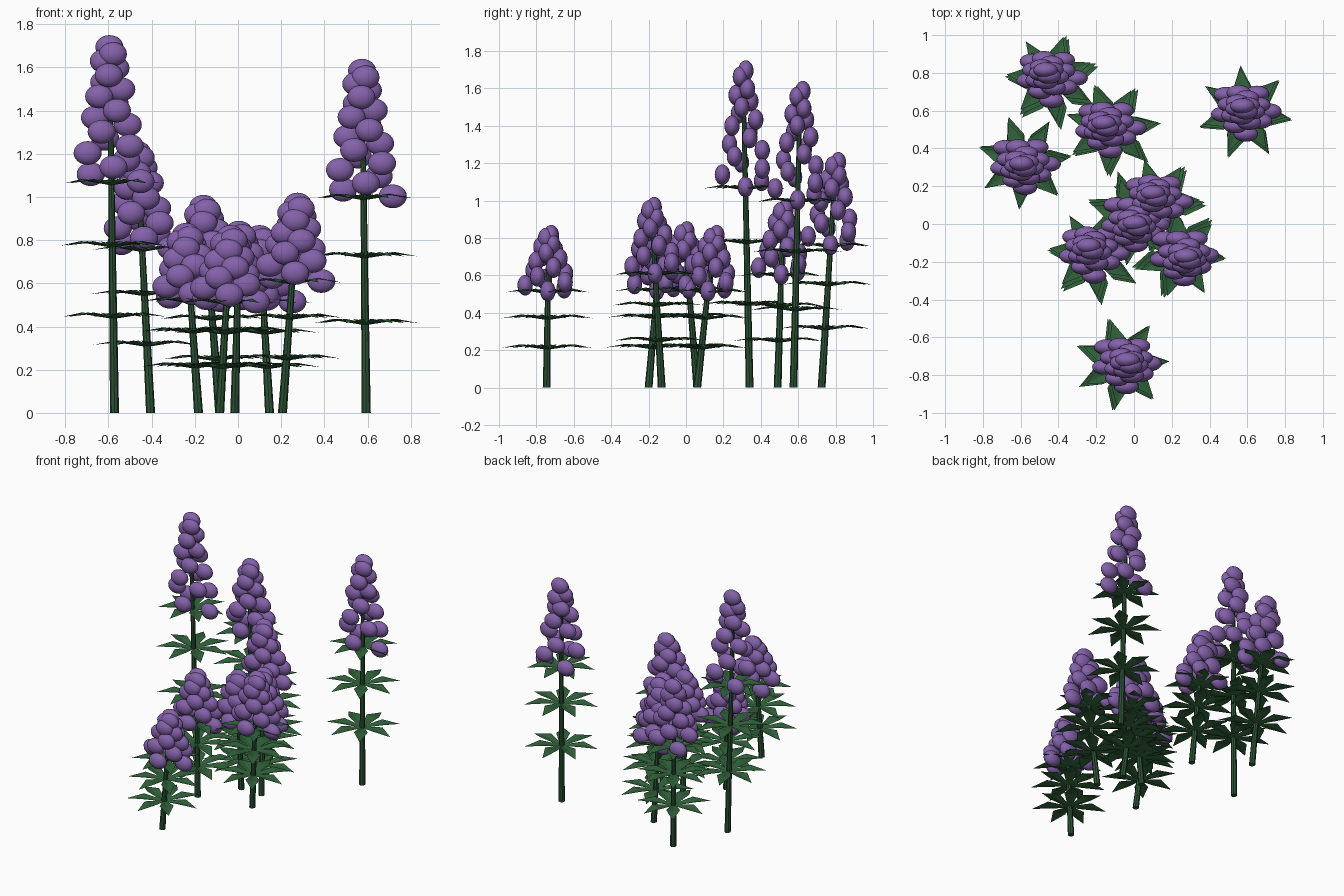
import bpy, bmesh, math
from mathutils import Vector, Matrix

if "Cube" in bpy.data.objects:
    bpy.data.objects.remove(bpy.data.objects["Cube"])


def material(name, rgb):
    m = bpy.data.materials.new(name)
    m.diffuse_color = (*rgb, 1)
    m.use_nodes = True
    m.node_tree.nodes["Principled BSDF"].inputs["Base Color"].default_value = m.diffuse_color
    return m


STEM = material("stem_green", (0.025, 0.085, 0.035))
LEAF = material("leaf_green", (0.03, 0.12, 0.042))
PETAL = material("blossom_purple", (0.23, 0.12, 0.40))

# base x, base y, tip x, tip y, total height, leaf phase in degrees
PLANTS = [
    (-0.405, 0.725, -0.467, 0.80, 1.26, 21),
    (-0.085, 0.49, -0.16, 0.52, 1.01, 8),
    (-0.572, 0.34, -0.595, 0.305, 1.75, 7),
    (0.594, 0.575, 0.575, 0.61, 1.64, -8),
    (0.146, 0.06, 0.10, 0.15, 0.87, 3),
    (-0.015, 0.06, 0.005, -0.01, 0.89, 5),
    (-0.183, -0.20, -0.24, -0.13, 0.88, 19),
    (0.206, -0.13, 0.277, -0.185, 1.02, -6),
    (-0.085, -0.745, -0.034, -0.735, 0.87, 3),
]
BLOOMS = 20
GOLDEN = math.radians(137.5)


def finish(bm, name, mat, smooth=False):
    me = bpy.data.meshes.new(name)
    bm.to_mesh(me)
    bm.free()
    me.materials.append(mat)
    for p in me.polygons:
        p.use_smooth = smooth
    ob = bpy.data.objects.new(name, me)
    bpy.context.collection.objects.link(ob)


def add_leaf(bm, centre, ang, length):
    # creased pointed leaf that rises, then droops to its tip
    c, s = math.cos(ang), math.sin(ang)

    def v(r, w, z):
        return bm.verts.new(centre + Vector((r * c - w * s, r * s + w * c, z)))
    base, mid, tip = v(0.012, 0, -0.012), v(length * 0.55, 0, 0.007), v(length, 0, -0.004)
    for side in (1, -1):
        b, m = v(0.012, 0.014 * side, -0.008), v(length * 0.55, 0.046 * side, 0.016)
        for loop in ((base, mid, m, b), (mid, tip, m)):
            bm.faces.new(loop if side > 0 else loop[::-1])


for n, (bx, by, tx, ty, height, phase) in enumerate(PLANTS, 1):
    top = height - 0.055
    foot, tip = Vector((bx, by, 0)), Vector((tx, ty, top))

    def along(f):
        return foot.lerp(tip, f)

    # leaning tapered stem
    bm = bmesh.new()
    lower = [bm.verts.new(foot + Vector((0.021 * math.cos(a), 0.021 * math.sin(a), 0)))
             for a in (i * math.tau / 8 for i in range(8))]
    upper = [bm.verts.new(tip + (v.co - foot) * 0.5) for v in lower]
    for i in range(8):
        j = (i + 1) % 8
        bm.faces.new((lower[i], lower[j], upper[j], upper[i]))
    bm.faces.new(lower[::-1])
    bm.faces.new(upper)
    finish(bm, f"stem_{n}", STEM)

    # three whorls of seven leaves
    bm = bmesh.new()
    for f, length in ((0.265, 0.25), (0.46, 0.25), (0.63, 0.23)):
        for k in range(7):
            add_leaf(bm, along(f), math.radians(phase) + k * math.tau / 7, length)
    finish(bm, f"leaves_{n}", LEAF)

    # spiral of flattened blossoms narrowing to the top
    bm = bmesh.new()
    for i in range(BLOOMS):
        t = i / (BLOOMS - 1)
        r, a = 0.135 - 0.12 * t, i * GOLDEN
        pos = along(0.633 + 0.367 * t) + Vector((r * math.cos(a), r * math.sin(a), 0))
        bmesh.ops.create_uvsphere(
            bm, u_segments=20, v_segments=12, radius=1,
            matrix=Matrix.Translation(pos) @ Matrix.Diagonal((0.065, 0.041, 0.055, 1)))
    finish(bm, f"blossoms_{n}", PETAL, True)
